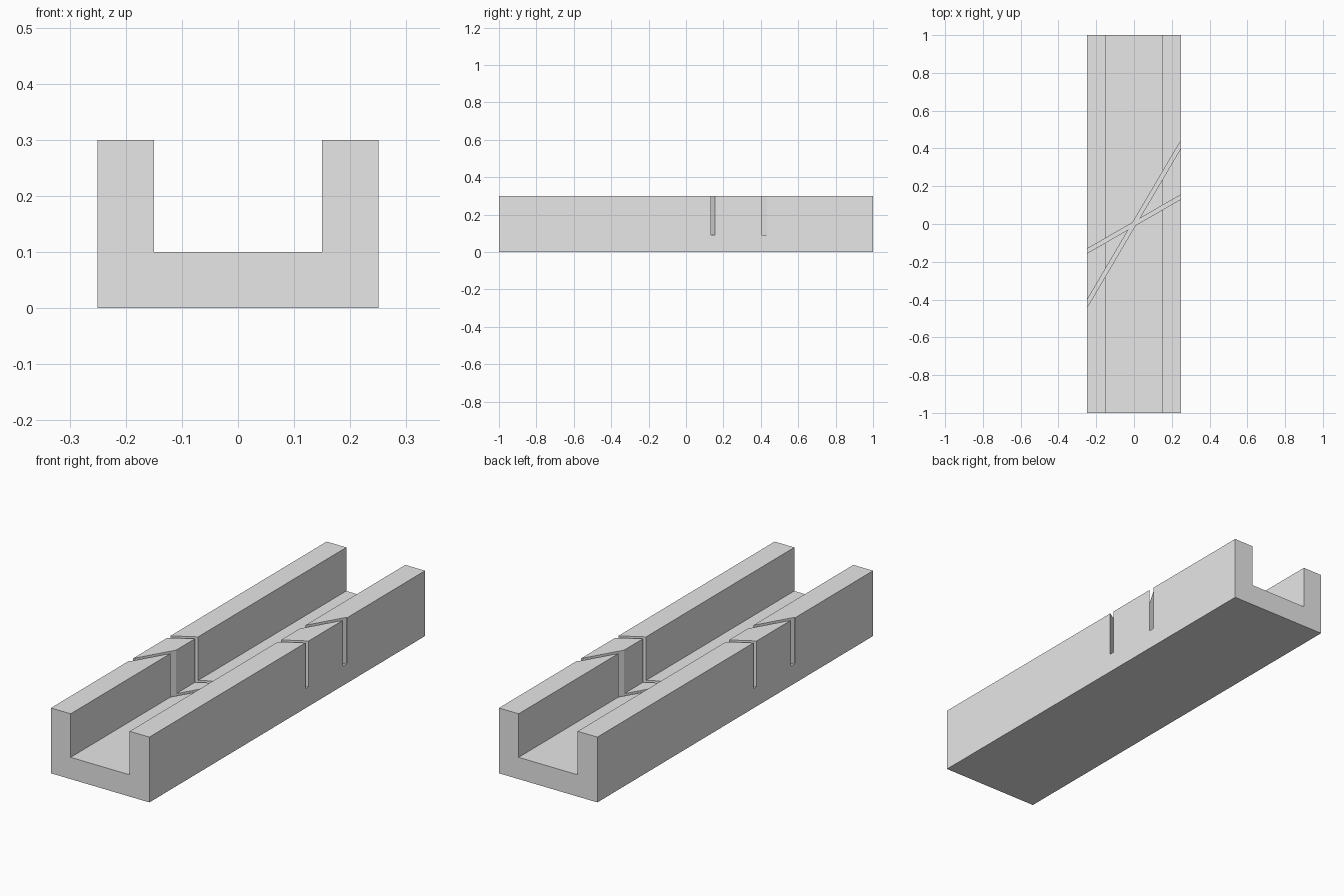
import bpy
from math import radians

cube = bpy.data.objects.get("Cube")
if cube:
    bpy.data.objects.remove(cube, do_unlink=True)

# Single plain grey material
grey = bpy.data.materials.new("plain_grey")
grey.use_nodes = True
grey.diffuse_color = (0.8, 0.8, 0.8, 1)
grey.node_tree.nodes["Principled BSDF"].inputs["Base Color"].default_value = (0.8, 0.8, 0.8, 1)

# U-shaped channel: profile in x-z, extruded along y
profile = [(-0.25, 0), (0.25, 0), (0.25, 0.3), (0.15, 0.3),
           (0.15, 0.1), (-0.15, 0.1), (-0.15, 0.3), (-0.25, 0.3)]
n = len(profile)
verts = [(x, y, z) for y in (-1, 1) for x, z in profile]
faces = [tuple(range(n)), tuple(reversed(range(n, 2 * n)))]
faces += [(i, i + n, (i + 1) % n + n, (i + 1) % n) for i in range(n)]
mesh = bpy.data.meshes.new("channel")
mesh.from_pydata(verts, [], faces)
mesh.materials.append(grey)
channel = bpy.data.objects.new("channel", mesh)
bpy.context.collection.objects.link(channel)


def cut_slot(name, angle):
    """Cut a thin saw slot through both walls and slightly into the floor."""
    bpy.ops.mesh.primitive_cube_add(size=1, location=(0, 0, 0.29),
                                    rotation=(0, 0, radians(angle)))
    cutter = bpy.context.object
    cutter.name = name
    cutter.scale = (1, 0.02, 0.4)
    cutter.data.materials.append(grey)
    cutter.hide_render = True
    bpy.context.view_layer.objects.active = channel
    mod = channel.modifiers.new(name, "BOOLEAN")
    mod.operation = "DIFFERENCE"
    mod.solver = "EXACT"
    mod.object = cutter
    bpy.ops.object.modifier_apply(modifier=mod.name)
    bpy.data.objects.remove(cutter, do_unlink=True)


# Two crossing saw guides
cut_slot("shallow_saw_slot", 30)
cut_slot("steep_saw_slot", 59.5)
